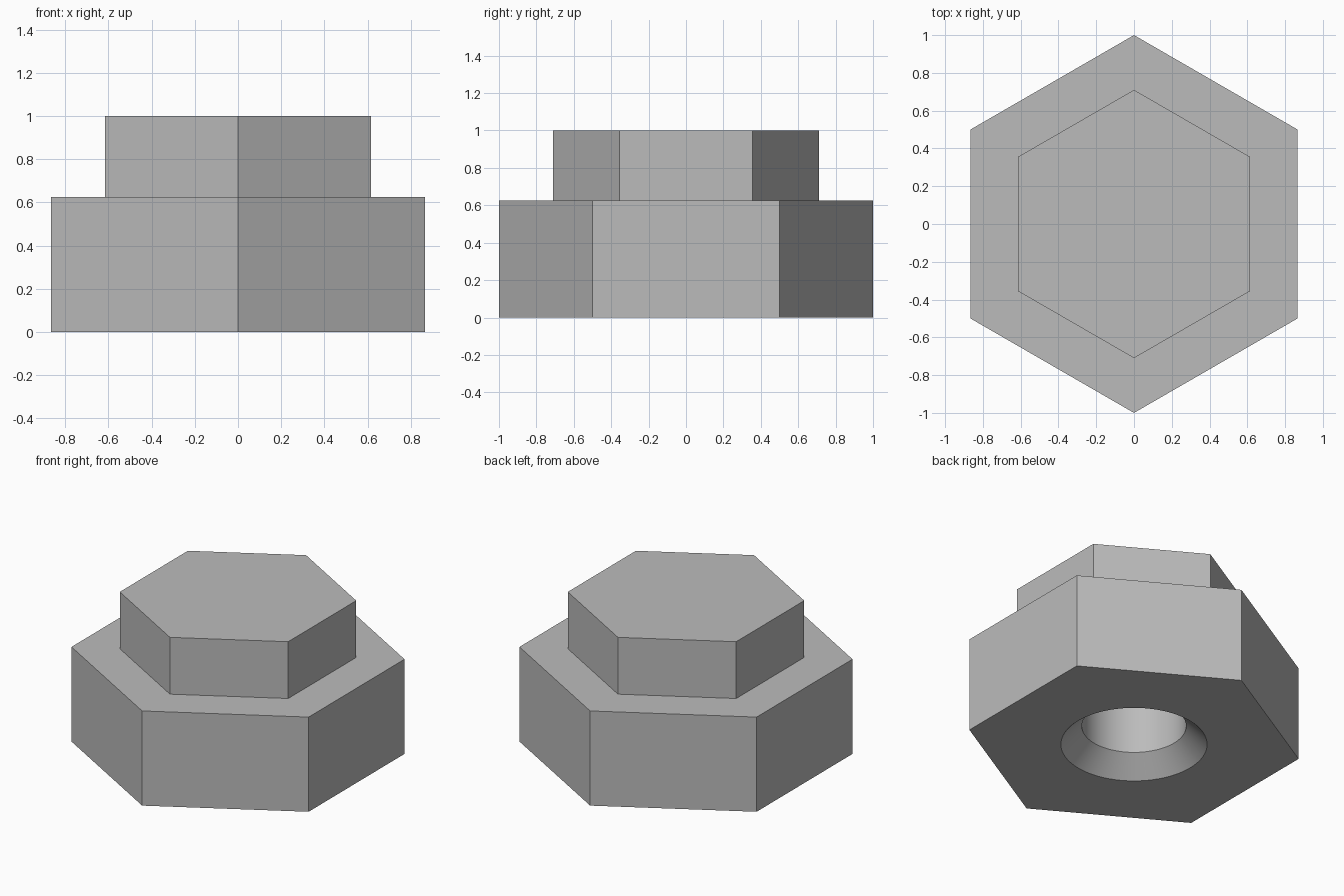
import bpy, bmesh, math

if "Cube" in bpy.data.objects:
    bpy.data.objects.remove(bpy.data.objects["Cube"], do_unlink=True)

SIDES, STEPS = 6, 12          # hexagon sides, bore segments per side
BORE = SIDES * STEPS

steel = bpy.data.materials.new("grey_steel")
steel.use_nodes = True
grey = (0.5, 0.5, 0.5, 1)
steel.diffuse_color = grey
steel.node_tree.nodes["Principled BSDF"].inputs["Base Color"].default_value = grey

bm = bmesh.new()


def ring(count, radius, z):
    """Ring of vertices with a corner pointing to +y."""
    angles = [math.pi / 2 + math.tau * i / count for i in range(count)]
    return [bm.verts.new((radius * math.cos(a), radius * math.sin(a), z)) for a in angles]


def bridge(a, b):
    """Quads between two rings of equal count."""
    n = len(a)
    for i in range(n):
        j = (i + 1) % n
        bm.faces.new((a[i], a[j], b[j], b[i]))


# Outside: wide hexagon, ledge, narrow hexagon, flat cap
outside = [ring(SIDES, r, z) for r, z in ((1, 0), (1, 0.625), (0.71, 0.625), (0.71, 1))]
for lower, upper in zip(outside, outside[1:]):
    bridge(lower, upper)
bm.faces.new(outside[-1])

# Blind bore with a countersunk mouth
bore = [ring(BORE, r, z) for r, z in ((0.4375, 0), (0.3125, 0.125), (0.3125, 0.75))]
for lower, upper in zip(bore, bore[1:]):
    bridge(upper, lower)
bm.faces.new(bore[-1])

# Underside, one flat face per hexagon side
for i in range(SIDES):
    arc = [bore[0][(i * STEPS + k) % BORE] for k in range(STEPS + 1)]
    bm.faces.new([outside[0][(i + 1) % SIDES], outside[0][i]] + arc)

bmesh.ops.recalc_face_normals(bm, faces=bm.faces)
mesh = bpy.data.meshes.new("hex_cap_nut")
bm.to_mesh(mesh)
bm.free()
mesh.materials.append(steel)

nut = bpy.data.objects.new("hex_cap_nut", mesh)
bpy.context.collection.objects.link(nut)
bpy.context.view_layer.objects.active = nut
nut.select_set(True)
bpy.ops.object.shade_smooth_by_angle(angle=math.radians(30))
